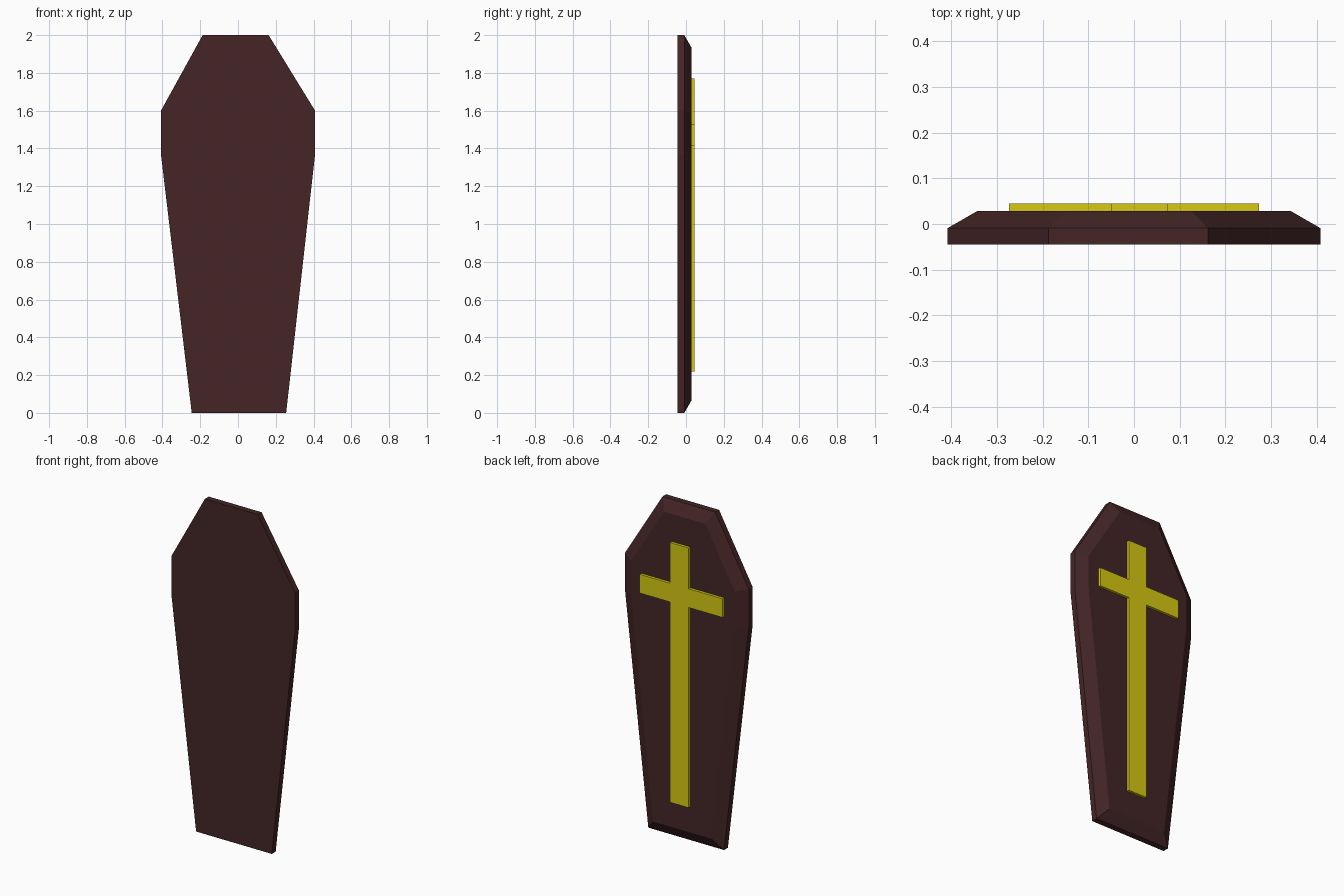
import bpy, bmesh

if "Cube" in bpy.data.objects:
    bpy.data.objects.remove(bpy.data.objects["Cube"])


def material(name, color):
    m = bpy.data.materials.new(name)
    m.diffuse_color = (*color, 1)
    m.use_nodes = True
    m.node_tree.nodes["Principled BSDF"].inputs["Base Color"].default_value = m.diffuse_color
    return m


def slab(name, outline, y_front, y_back, mat, inset=0.0, y_inset=0.0):
    """Extrude an x/z outline along y; optionally add a chamfered raised back."""
    bm = bmesh.new()
    base = bm.faces.new([bm.verts.new((x, y_front, z)) for x, z in outline])
    ext = bmesh.ops.extrude_face_region(bm, geom=[base], use_keep_orig=True)["geom"]
    for v in (g for g in ext if isinstance(g, bmesh.types.BMVert)):
        v.co.y = y_back
    cap = next(g for g in ext if isinstance(g, bmesh.types.BMFace))
    bmesh.ops.recalc_face_normals(bm, faces=bm.faces)
    if inset:
        bmesh.ops.inset_region(bm, faces=[cap], thickness=inset,
                               use_even_offset=True, use_boundary=True)
        for v in cap.verts:
            v.co.y = y_inset
    bmesh.ops.recalc_face_normals(bm, faces=bm.faces)
    me = bpy.data.meshes.new(name)
    bm.to_mesh(me)
    bm.free()
    me.materials.append(mat)
    ob = bpy.data.objects.new(name, me)
    bpy.context.collection.objects.link(ob)
    return ob


wood = material("dark brown wood", (0.058, 0.0185, 0.0194))
gold = material("yellow gold", (0.68, 0.59, 0.006))

# Coffin lid: tapered outline with a chamfered back face
lid = [(-0.245, 0), (0.255, 0), (0.408, 1.37), (0.408, 1.60),
       (0.162, 2.0), (-0.187, 2.0), (-0.408, 1.60), (-0.408, 1.37)]
slab("coffin_lid", lid, -0.045, -0.009, wood, inset=0.066, y_inset=0.029)

# Raised cross on the back face
l, r, arm = -0.049, 0.074, 0.274
bottom, low, high, top = 0.22, 1.415, 1.527, 1.77
cross = [(l, bottom), (r, bottom), (r, low), (arm, low), (arm, high), (r, high),
         (r, top), (l, top), (l, high), (-arm, high), (-arm, low), (l, low)]
slab("cross", cross, 0.027, 0.045, gold)
